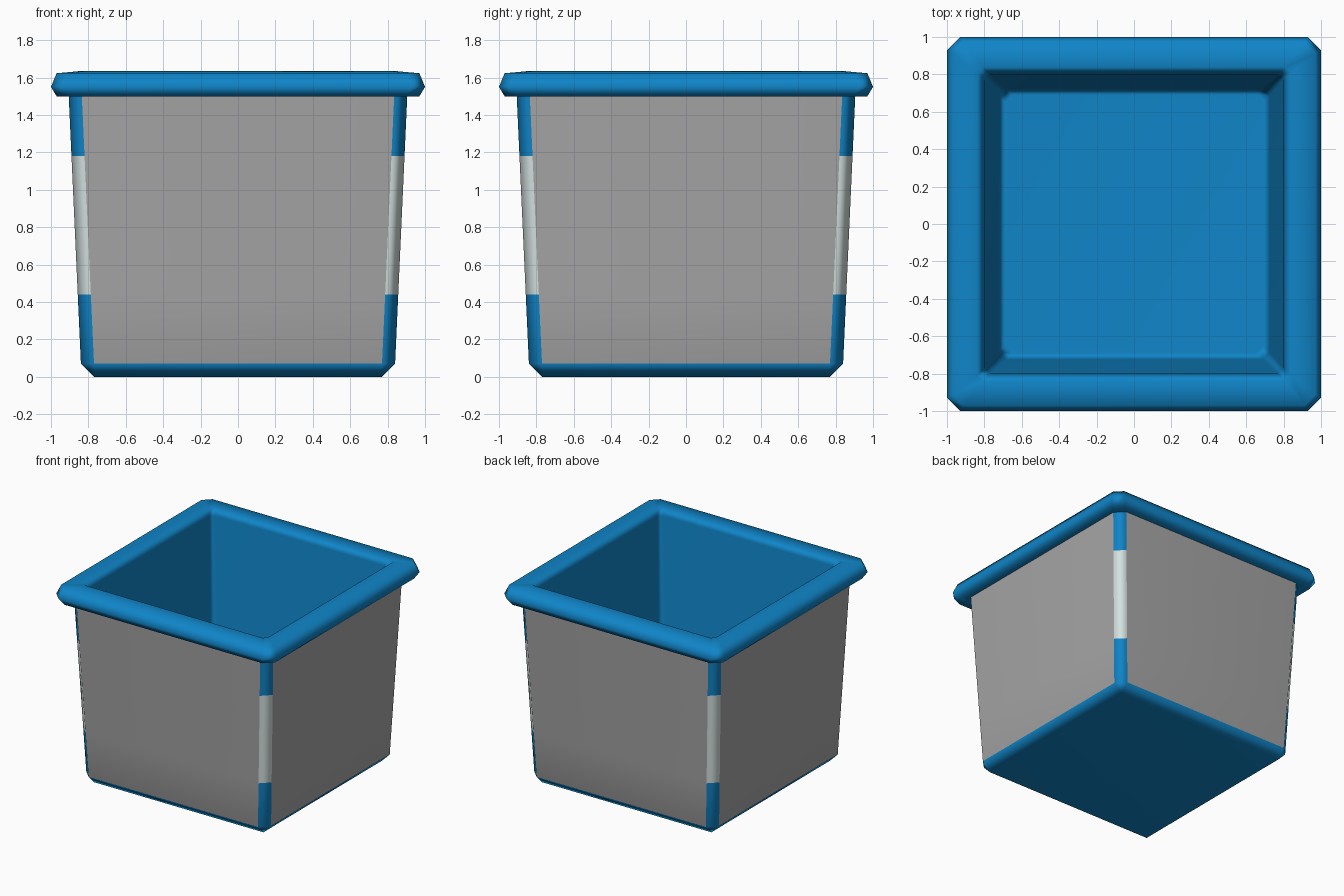
import bpy, bmesh, math

if "Cube" in bpy.data.objects:
    bpy.data.objects.remove(bpy.data.objects["Cube"])


def material(name, rgb):
    m = bpy.data.materials.new(name)
    m.diffuse_color = (*rgb, 1.0)
    m.use_nodes = True
    m.node_tree.nodes["Principled BSDF"].inputs["Base Color"].default_value = m.diffuse_color
    return m


BLUE = material("blue", (0.005, 0.235, 0.58))
GREY = material("panel grey", (0.38, 0.38, 0.38))
WHITE = material("pale corner", (0.66, 0.76, 0.74))


def ring(bm, half, chamfer, z):
    """Square loop of vertices with cut corners."""
    h, i = half, half - chamfer
    pts = [(-i, -h), (i, -h), (h, -i), (h, i), (i, h), (-i, h), (-h, i), (-h, -i)]
    return [bm.verts.new((x, y, z)) for x, y in pts]


def loft(name, profile, cap, rule):
    """Stack rings of (half, chamfer, z), cap the first or last, colour by rule."""
    bm = bmesh.new()
    rings = [ring(bm, *p) for p in profile]
    for a, b in zip(rings, rings[1:]):
        for k in range(8):
            n = (k + 1) % 8
            f = bm.faces.new((a[k], a[n], b[n], b[k]))
            f.material_index = rule(k, f.calc_center_median().z)
    if cap == "first":
        bm.faces.new(list(reversed(rings[0])))
    else:
        bm.faces.new(rings[-1])
    bmesh.ops.remove_doubles(bm, verts=bm.verts, dist=1e-4)
    bm.normal_update()
    for f in bm.faces:
        f.smooth = True
    for e in bm.edges:
        if len(e.link_faces) == 2 and e.calc_face_angle(0) > math.radians(70):
            e.smooth = False
    me = bpy.data.meshes.new(name)
    bm.to_mesh(me)
    bm.free()
    for m in (BLUE, GREY, WHITE):
        me.materials.append(m)
    ob = bpy.data.objects.new(name, me)
    bpy.context.collection.objects.link(ob)
    # broad faces stay flat, narrow chamfers shade as rounded edges
    wn = ob.modifiers.new("weighted normals", "WEIGHTED_NORMAL")
    wn.keep_sharp = True
    return ob


def wall_half(z):
    return 0.84 + (z - 0.07) / 1.43 * 0.065


# Outer body: grey side panels, blue corner strips with a pale middle band
def body_rule(k, z):
    if z < 0.07:
        return 0
    if k % 2 == 0:
        return 1
    return 2 if 0.44 < z < 1.18 else 0


body = [(0.77, 0.0, 0.0)] + [(wall_half(z), 0.07, z) for z in (0.07, 0.44, 1.18, 1.5)]
loft("outer_body", body, "first", body_rule)

# Rim, inner walls and inner floor
rim = [
    (0.905, 0.07, 1.50),
    (0.97, 0.07, 1.50),
    (1.00, 0.07, 1.55),
    (0.97, 0.06, 1.623),
    (0.84, 0.03, 1.635),
    (0.80, 0.03, 1.59),
    (0.725, 0.04, 0.14),
    (0.69, 0.04, 0.10),
]
loft("rim_and_liner", rim, "last", lambda k, z: 0)
